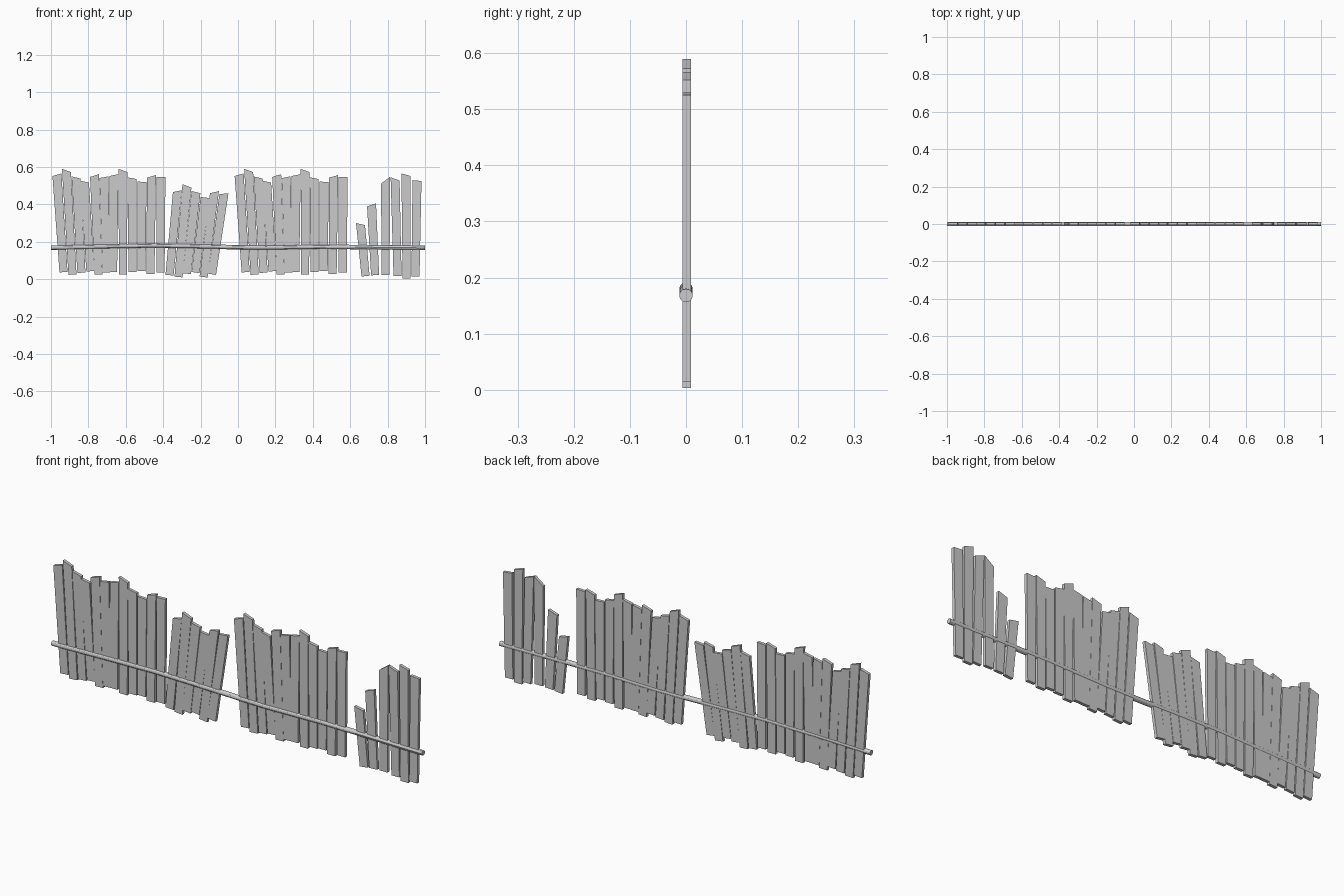
import bpy
import bmesh
from mathutils import Vector

if "Cube" in bpy.data.objects:
    bpy.data.objects.remove(bpy.data.objects["Cube"])

Y0, Y1 = -0.006, 0.009

# (top centre x, bottom centre x, top-left z, top-right z, bottom z)
LONG_PANEL = [
    (.024, .059, .552, .566, .038), (.075, .107, .590, .573, .025),
    (.126, .155, .550, .538, .035), (.171, .203, .527, .517, .043),
    (.225, .246, .547, .562, .025), (.275, .289, .541, .550, .037),
    (.329, .324, .552, .562, .038), (.377, .377, .590, .573, .025),
    (.425, .428, .545, .536, .038), (.479, .476, .522, .520, .043),
    (.529, .524, .543, .557, .028), (.580, .578, .546, .548, .037),
]
LEANING_PANEL = [
    (-.324, -.366, .466, .476, .022), (-.273, -.318, .508, .490, .012),
    (-.225, -.273, .472, .460, .030), (-.176, -.227, .440, .434, .036),
    (-.126, -.184, .460, .471, .012), (-.075, -.139, .455, .460, .027),
]
BROKEN_PANEL = [
    (.655, .682, .300, .290, .017), (.714, .733, .390, .406, .022),
    (.789, .789, .512, .547, .024), (.840, .853, .545, .528, .017),
    (.898, .901, .566, .552, .003), (.957, .949, .530, .525, .014),
]


def make_object(name, bm):
    bmesh.ops.recalc_face_normals(bm, faces=bm.faces)
    me = bpy.data.meshes.new(name)
    bm.to_mesh(me)
    bm.free()
    ob = bpy.data.objects.new(name, me)
    bpy.context.collection.objects.link(ob)
    return ob


def plank(name, xt, xb, ztl, ztr, zb, shift=0.0, wt=.048, wb=.043):
    # Tilted board with a slanted top and a bottom square to its length
    slope = (xt - xb) / ((ztl + ztr) / 2 - zb)
    drop = slope * wb / 2
    prof = [(xb - wb / 2, zb + drop), (xb + wb / 2, zb - drop),
            (xt + wt / 2, ztr), (xt - wt / 2, ztl)]
    bm = bmesh.new()
    face = bm.faces.new([bm.verts.new((x + shift, Y0, z)) for x, z in prof])
    ext = bmesh.ops.extrude_face_region(bm, geom=[face])
    bmesh.ops.translate(bm, vec=Vector((0, Y1 - Y0, 0)),
                        verts=[g for g in ext["geom"] if isinstance(g, bmesh.types.BMVert)])
    return make_object(name, bm)


# Plank panels
for name, rows, shift in [("left_plank", LONG_PANEL, -.992),
                          ("leaning_plank", LEANING_PANEL, 0),
                          ("middle_plank", LONG_PANEL, -.018),
                          ("broken_plank", BROKEN_PANEL, 0)]:
    for i, row in enumerate(rows):
        plank(f"{name}_{i + 1}", *row, shift=shift)

# Slightly sagging round rail through all planks
cu = bpy.data.curves.new("rail", "CURVE")
cu.dimensions = "3D"
cu.bevel_depth = 0.012
cu.bevel_resolution = 4
cu.use_fill_caps = True
path = [(-1, .169), (-.7, .176), (-.45, .180), (-.25, .177), (0, .171),
        (.15, .169), (.45, .174), (.65, .172), (1, .168)]
sp = cu.splines.new("POLY")
sp.points.add(len(path) - 1)
for p, (x, z) in zip(sp.points, path):
    p.co = (x, 0, z, 1)
rail = bpy.data.objects.new("rail", cu)
bpy.context.collection.objects.link(rail)
bpy.context.view_layer.objects.active = rail
rail.select_set(True)
bpy.ops.object.convert(target="MESH")
bpy.ops.object.shade_smooth_by_angle()
